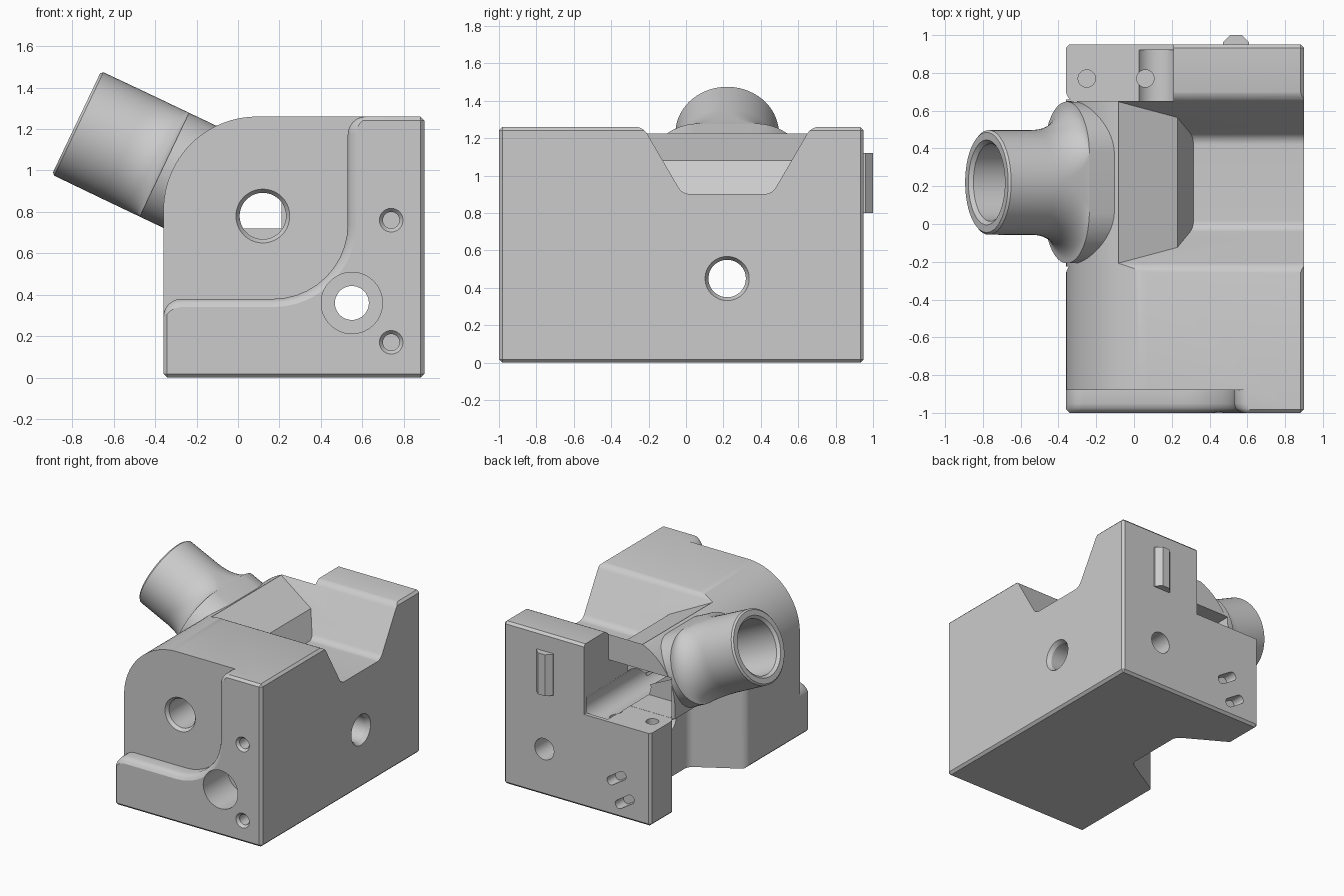
import bpy, bmesh, math
from mathutils import Vector

cube = bpy.data.objects.get("Cube")
if cube:
    bpy.data.objects.remove(cube, do_unlink=True)

grey = bpy.data.materials.new("light_grey")
grey.use_nodes = True
grey.diffuse_color = (0.6, 0.6, 0.6, 1)
grey.node_tree.nodes["Principled BSDF"].inputs["Base Color"].default_value = (0.6, 0.6, 0.6, 1)

X, Y, Z = Vector((1, 0, 0)), Vector((0, 1, 0)), Vector((0, 0, 1))
MID = 0.22                                   # y of the spout and neck centre


def loft(name, rings):
    """Closed solid through rings of equal point count."""
    bm = bmesh.new()
    loops = [[bm.verts.new(p) for p in ring] for ring in rings]
    for a, b in zip(loops, loops[1:]):
        for i in range(len(a)):
            j = (i + 1) % len(a)
            bm.faces.new((a[i], a[j], b[j], b[i]))
    bm.faces.new(loops[0])
    bm.faces.new(loops[-1])
    bmesh.ops.recalc_face_normals(bm, faces=bm.faces)
    me = bpy.data.meshes.new(name)
    bm.to_mesh(me)
    bm.free()
    me.materials.append(grey)
    ob = bpy.data.objects.new(name, me)
    bpy.context.collection.objects.link(ob)
    return ob


def rounded(points, steps=10):
    """2D outline from (u, v) or (u, v, radius) corners."""
    out = []
    for i, p in enumerate(points):
        c = Vector(p[:2])
        if len(p) < 3:
            out.append(c)
            continue
        a = (Vector(points[i - 1][:2]) - c).normalized()
        b = (Vector(points[(i + 1) % len(points)][:2]) - c).normalized()
        half = a.angle(b) / 2
        centre = c + (a + b).normalized() * p[2] / math.sin(half)
        s = c + a * p[2] / math.tan(half) - centre
        e = c + b * p[2] / math.tan(half) - centre
        sweep = s.angle(e)
        for k in range(steps + 1):
            t = k / steps
            out.append(centre + (s * math.sin((1 - t) * sweep) + e * math.sin(t * sweep)) / math.sin(sweep))
    return out


def prism(name, outline, u, v, start, end):
    return loft(name, [[u * p[0] + v * p[1] + q for p in outline] for q in (start, end)])


def rod(name, start, axis, profile, stretch=0):
    """Round solid along an axis; profile is (distance, radius[, widening in y])."""
    axis = axis.normalized()
    side = Y if abs(axis.y) < 0.5 else X
    up = axis.cross(side)
    rings = []
    for d, r, *w in profile:
        ring = []
        for k in range(64):
            a = math.tau * (k + 0.5) / 64
            e = math.copysign(w[0], math.cos(a)) if w else 0
            ring.append(start + axis * d + side * (r * math.cos(a) + e) + up * r * math.sin(a))
        rings.append(ring)
    return loft(name, rings)


def apply(ob, mod):
    bpy.context.view_layer.objects.active = ob
    bpy.ops.object.modifier_apply(modifier=mod.name)


def combine(ob, tool, op="DIFFERENCE"):
    mod = ob.modifiers.new("combine", "BOOLEAN")
    mod.operation, mod.object, mod.solver = op, tool, "EXACT"
    apply(ob, mod)
    bpy.data.objects.remove(tool, do_unlink=True)


def box(name, lo, hi):
    return prism(name, [(lo[0], lo[1]), (hi[0], lo[1]), (hi[0], hi[1]), (lo[0], hi[1])],
                 X, Y, Z * lo[2], Z * hi[2])


# Main block with small edge chamfers
housing = box("housing", (-0.36, -1, 0), (0.9, 0.95, 1.26))
bev = housing.modifiers.new("chamfer", "BEVEL")
bev.width, bev.segments = 0.018, 1
apply(housing, bev)

# Large rounded upper corner behind the front lip
arc = [(0.09 + 0.45 * math.cos(a), 0.81 + 0.45 * math.sin(a))
       for a in [math.pi * (1 - k / 48) for k in range(25)]]
corner = [(-0.361, 0.7), (-0.361, 0.81)] + arc[1:-1] + [(0.09, 1.261), (0.09, 1.6), (-0.7, 1.6), (-0.7, 0.7)]
combine(housing, prism("corner_cut", corner, X, Z, Y * -0.9, Y * 2))

# Front recess with a softened rim
rings = []
for y, o in ((-1.1, 0.04), (-1, 0.04), (-0.988, 0.02), (-0.975, 0.008), (-0.95, 0), (-0.88, 0)):
    shape = rounded([(-0.6, 1.6), (-0.6, 0.2), (-0.362, 0.2), (-0.362, 0.38 - o, 0.09),
                     (0.53 + o, 0.38 - o, 0.36 + o), (0.53 + o, 1.262, 0.09), (0.75, 1.262), (0.75, 1.6)])
    rings.append([X * p[0] + Z * p[1] + Y * y for p in shape])
combine(housing, loft("recess_cut", rings))

# Sloped neck channel over the top and down the right side
channel = rounded([(-0.5, -0.3), (-0.5, 0), (MID - 0.45, 0, 0.08), (MID - 0.24, 0.36, 0.07),
                   (MID + 0.24, 0.36, 0.07), (MID + 0.45, 0, 0.08), (0.9, 0), (0.9, -0.3)])
combine(housing, prism("top_channel", [(y, 1.262 - d) for y, d in channel], Y, Z, X * -1, X * 1.2))
combine(housing, prism("side_channel", [(-0.362 + d, y) for y, d in channel], X, Y, Z * -0.2, Z * 2))

# Slanted boss bridging the neck
boss = [(-0.359, 0.72)] + [p for p in arc if p[0] < -0.08] + [(-0.08, 1.222), (0.23, 1.08), (0.33, 0.87), (0.2, 0.5)]
combine(housing, prism("boss", boss, X, Z, Y * -0.225, Y * 0.66), "UNION")

# Spout, round at the mouth and flaring into the boss
mouth = Vector((-0.78, MID, 1.23))
axis = Vector((0.903, 0, -0.43))
flare = [(0.27 + 0.2 * math.sin(a), 0.278, 0.15 * (1 - math.cos(a)))
         for a in [math.pi / 2 * k / 10 for k in range(11)]]
combine(housing, rod("spout", mouth, axis, [(0, 0.265), (0.012, 0.277)] + flare + [(0.75, 0.278, 0.15)]), "UNION")
combine(housing, rod("spout_bore", mouth, axis, [(-0.05, 0.225), (0, 0.225), (0.02, 0.205), (0.9, 0.205)]))

# Rear notch and the pocket below the boss
combine(housing, box("notch", (-0.6, 0.65, 0.72), (0.21, 1.2, 1.6)))
combine(housing, box("pocket", (-0.33, 0.42, 0.721), (0.209, 0.7, 1.03)))

# Bores: start point, direction, (distance, radius) profile
bores = [
    ((0.12, -0.88, 0.78), Y, [(-0.1, 0.13), (0, 0.13), (0.025, 0.112), (1.8, 0.112)]),
    ((0.55, -1, 0.36), Y, [(-0.1, 0.148), (0.3, 0.148), (0.301, 0.082), (2.2, 0.082)]),
    ((0.9, MID, 0.45), -X, [(-0.1, 0.118), (0, 0.118), (0.03, 0.1), (1.4, 0.1)]),
]
bores += [((0.74, -1, z), Y, [(-0.1, 0.057), (0, 0.057), (0.02, 0.04), (0.3, 0.04)]) for z in (0.17, 0.76)]
bores += [((x, 0.77, 0.72), -Z, [(-0.05, 0.046), (0.3, 0.046)]) for x in (-0.25, 0.06)]
for start, direction, profile in bores:
    combine(housing, rod("bore", Vector(start), direction, profile))

# Two tilted slots in the rear face
tilt = math.radians(-33)
for x, z in ((-0.07, 0.3), (-0.14, 0.135)):
    slot = rounded([(-0.09, -0.033, 0.03), (0.09, -0.033, 0.03), (0.09, 0.033, 0.03), (-0.09, 0.033, 0.03)], 5)
    u = X * math.cos(tilt) + Z * math.sin(tilt)
    v = Z * math.cos(tilt) - X * math.sin(tilt)
    combine(housing, prism("slot", slot, u, v, Vector((x, 0.85, z)), Vector((x, 1.1, z))))

# Chamfered key on the rear face
key = prism("rear_key", [(0.47, 0.94), (0.47, 0.96), (0.51, 1), (0.57, 1), (0.61, 0.96), (0.61, 0.94)],
            X, Y, Z * 0.8, Z * 1.12)

bpy.ops.object.select_all(action="DESELECT")
housing.select_set(True)
bpy.context.view_layer.objects.active = housing
bpy.ops.object.shade_smooth_by_angle(angle=math.radians(25))
